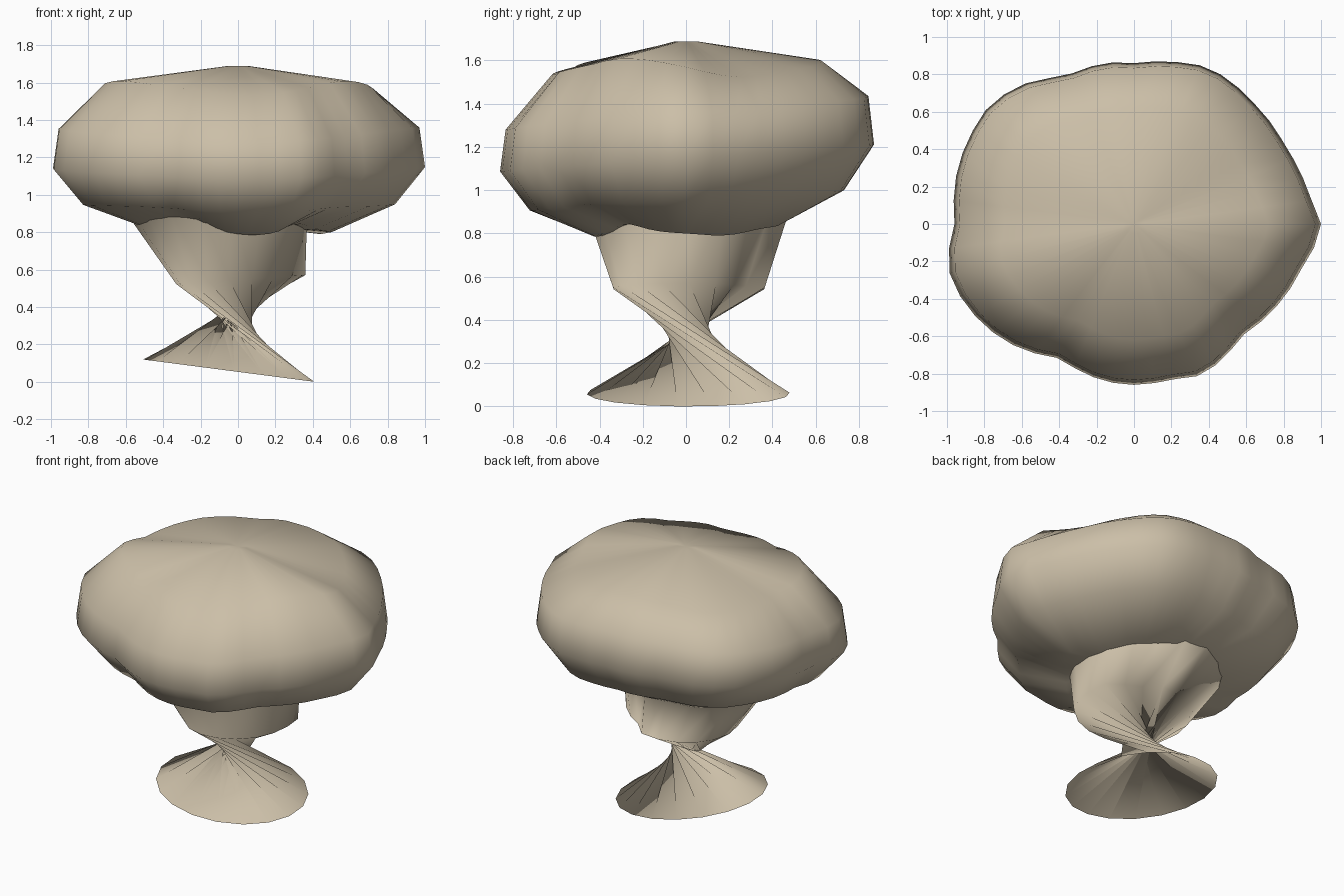
import bpy, bmesh
from math import sin, cos, radians, pi

if "Cube" in bpy.data.objects:
    bpy.data.objects.remove(bpy.data.objects["Cube"])

mat = bpy.data.materials.new("sandy")
mat.diffuse_color = (.6, .52, .39, 1)
mat.use_nodes = True
mat.node_tree.nodes["Principled BSDF"].inputs["Base Color"].default_value = mat.diffuse_color


def wave(table, deg):
    """Periodic linear interpolation of (degree, value) pairs."""
    deg %= 360
    pts = table + [(table[0][0] + 360, table[0][1])]
    for (a, va), (b, vb) in zip(pts, pts[1:]):
        if a <= deg <= b:
            return va + (vb - va) * (deg - a) / (b - a)


def soft(table, deg):
    """Same, blurred over neighbouring angles."""
    return sum(wave(table, deg + o) for o in (-10, -5, 0, 5, 10)) / 5


def loft(name, rings, caps=(None, None)):
    """Skin closed rings of equal size; caps are optional pole points."""
    bm = bmesh.new()
    rows = [[bm.verts.new(p) for p in ring] for ring in rings]
    n = len(rows[0])
    for lo, hi in zip(rows, rows[1:]):
        for i in range(n):
            j = (i + 1) % n
            bm.faces.new((lo[i], lo[j], hi[j], hi[i]))
    for row, pole, flip in ((rows[0], caps[0], True), (rows[-1], caps[1], False)):
        if pole:
            c = bm.verts.new(pole)
            for i in range(n):
                a, b = row[i], row[(i + 1) % n]
                bm.faces.new((b, a, c) if flip else (a, b, c))
    for f in bm.faces:
        f.smooth = True
    me = bpy.data.meshes.new(name)
    bm.to_mesh(me)
    bm.free()
    me.materials.append(mat)
    ob = bpy.data.objects.new(name, me)
    bpy.context.collection.objects.link(ob)
    return ob


# Canopy: lobed outline swept through a rounded, wavy profile
outline = [(0, 1.0), (9, .95), (27, .91), (46, .91), (59, .925), (67, .92), (77, .89),
           (90, .86), (100, .875), (115, .87), (131, .97), (142, 1.0), (162, .99),
           (180, .96), (192, 1.02), (198, 1.02), (208, .99), (219, .945), (227, .905),
           (241, .82), (259, .855), (270, .86), (284, .855), (294, .885), (301, .87),
           (314, .83), (333, .89), (346, .93), (354, .98)]
underside = [(0, .80), (25, .785), (45, .82), (90, .85), (135, .83), (190, .82),
             (215, .86), (235, .87), (255, .81), (270, .785), (295, .785), (318, .86), (340, .81)]
crown = [(0, 1.575), (18, 1.51), (45, 1.55), (90, 1.61), (135, 1.56), (175, 1.55),
         (205, 1.62), (225, 1.59), (270, 1.53), (290, 1.54), (335, 1.62)]
# radius scale, height, front-to-back tilt, share of underside and crown waviness
profile = [(.50, .825, 0, 1.0, 0), (.84, .955, .04, .25, 0), (1.0, 1.15, .06, .1, 0),
           (.97, 1.36, .07, 0, .25), (.72, 1.575, 0, 0, 1.0), (.06, 1.688, 0, 0, 0)]
N = 48
rings = []
for s, z, tilt, low, high in profile:
    ring = []
    for i in range(N):
        d = 360 * i / N
        a = radians(d)
        r = s * wave(outline, d)
        ring.append((r * cos(a), r * sin(a), z + tilt * sin(a)
                     + low * (soft(underside, d) - .825) + high * (soft(crown, d) - 1.575)))
    rings.append(ring)
loft("canopy", rings, ((0, 0, .84), (0, 0, 1.685)))

# Trunk: flared tilted foot, wrung through a narrow waist, opening upward
M = 18
twist = radians(154)
dent = [(0, 1.0), (25, 1.03), (54, .8), (78, 1.0), (130, .98), (180, 1.0), (270, 1.0), (320, 1.04)]
foot, collar, top = [], [], []
for i in range(M):
    a = 2 * pi * i / M
    b = a + twist
    x = -.05 + .46 * cos(b)
    foot.append((x, .01 + .47 * sin(b), .053 - .13 * x))
    k = wave(dent, 360 * i / M)
    x = .015 + .345 * k * cos(a)
    collar.append((x, .015 + .355 * k * sin(a), .545 + .07 * x))
    k = (1 + k) / 2
    top.append((-.12 + .49 * k * cos(a), .01 + .48 * k * sin(a), .92))
loft("twisted_trunk", [foot, collar, top])
